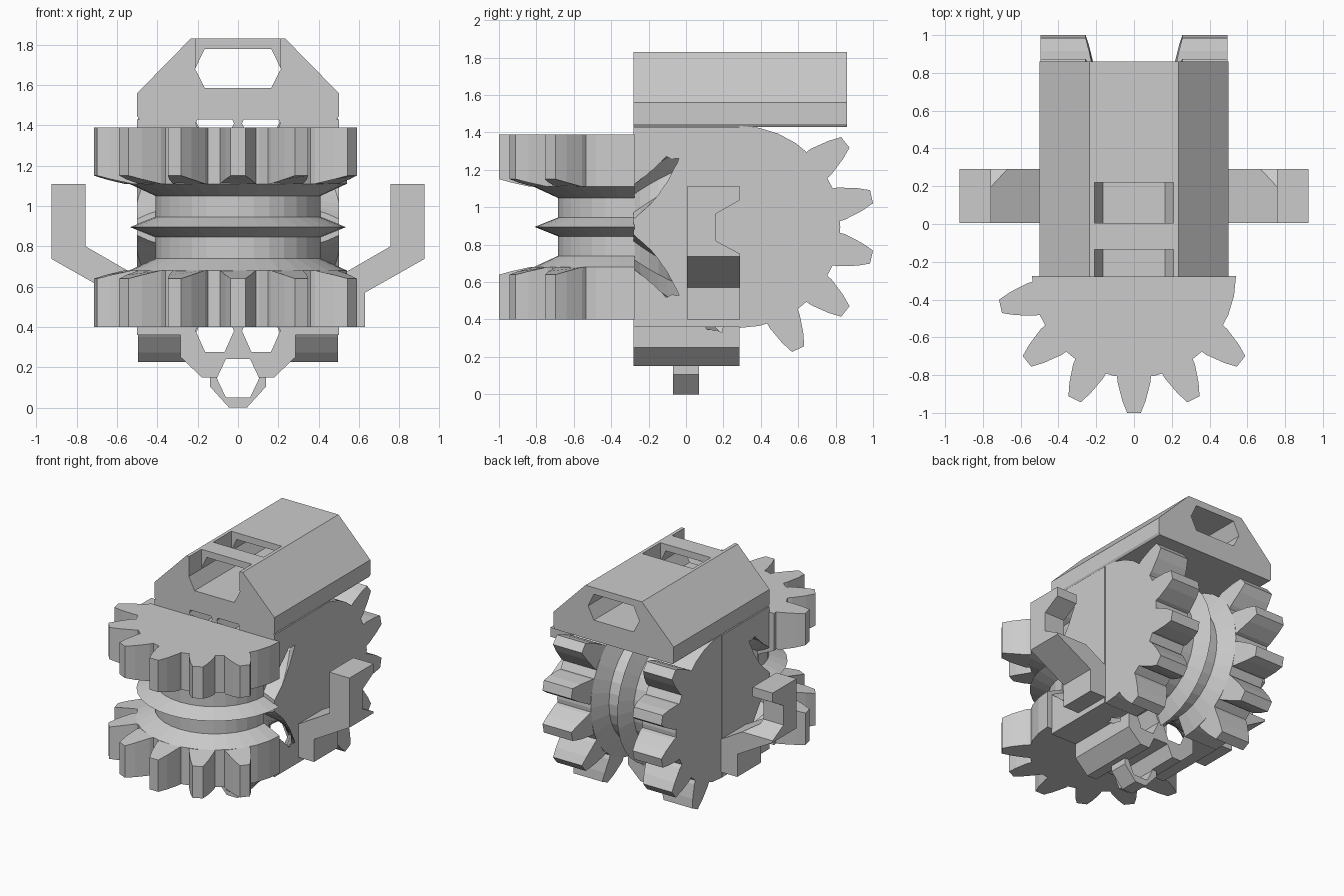
import bpy, bmesh
from math import sin, cos, pi, radians

cube = bpy.data.objects.get("Cube")
if cube:
    bpy.data.objects.remove(cube, do_unlink=True)

grey = bpy.data.materials.new("light_grey")
grey.use_nodes = True
COLOR = (0.6, 0.6, 0.6, 1)
grey.diffuse_color = COLOR
grey.node_tree.nodes["Principled BSDF"].inputs["Base Color"].default_value = COLOR

MID = 0.895      # height of both spool centres
HALF = 0.285     # body half depth
PITCH = 2 * pi / 14


def loft(name, rings):
    """Solid skinned through rings of equal length, with capped ends."""
    bm = bmesh.new()
    loops = [[bm.verts.new(p) for p in ring] for ring in rings]
    n = len(loops[0])
    for a, b in zip(loops, loops[1:]):
        for i in range(n):
            bm.faces.new((a[i], a[(i + 1) % n], b[(i + 1) % n], b[i]))
    bm.faces.new(loops[0])
    bm.faces.new(loops[-1])
    bmesh.ops.remove_doubles(bm, verts=bm.verts, dist=1e-5)
    bmesh.ops.recalc_face_normals(bm, faces=bm.faces)
    mesh = bpy.data.meshes.new(name)
    bm.to_mesh(mesh)
    bm.free()
    mesh.materials.append(grey)
    obj = bpy.data.objects.new(name, mesh)
    bpy.context.collection.objects.link(obj)
    return obj


def prism_y(name, pts, y0, y1):
    return loft(name, [[(x, y, z) for x, z in pts] for y in (y0, y1)])


def prism_x(name, pts, x0, x1):
    return loft(name, [[(x, y, z) for y, z in pts] for x in (x0, x1)])


def sym(pts):
    """Mirror a right-hand outline over x = 0."""
    return pts + [(-x, z) for x, z in reversed(pts)]


def box(name, x, y, z):
    return prism_y(name, [(x[0], z[0]), (x[1], z[0]), (x[1], z[1]), (x[0], z[1])], *y)


def cut(obj, cutters):
    """Apply boolean differences and drop the cutters."""
    for c in cutters:
        m = obj.modifiers.new("cut", "BOOLEAN")
        m.operation, m.solver, m.object = "DIFFERENCE", "EXACT", c
    bpy.context.view_layer.update()
    done = bpy.data.meshes.new_from_object(
        obj.evaluated_get(bpy.context.evaluated_depsgraph_get()))
    obj.modifiers.clear()
    obj.data = done
    for c in cutters:
        bpy.data.objects.remove(c, do_unlink=True)


# Hexagonal cord tunnel section: (radial, sideways) about its centre
HEX = [(-0.105, -0.048), (0, -0.095), (0.105, -0.048),
       (0.105, 0.048), (0, 0.095), (-0.105, 0.048)]
R_CORD, SIDE = 0.515, 0.115


def twisted_tunnel(sx, sz):
    """Cord tunnel turning from the front spool groove to the back one."""
    steps = 12
    rings = []
    for i in range(steps + 1):
        t = i / steps
        a = t * pi / 2
        off = SIDE * (1 - 2 * t)
        y = -HALF - 0.01 + t * (2 * HALF + 0.02)
        rings.append([(sx * ((R_CORD + r) * cos(a) - (v + off) * sin(a)), y,
                       MID + sz * ((R_CORD + r) * sin(a) + (v + off) * cos(a)))
                      for r, v in HEX])
    return loft("tunnel_cutter", rings)


# Body with a narrower keel underneath
body = prism_y("body", sym([(0.5, 1.43), (0.5, 0.36), (0.285, 0.36),
                            (0.285, 0.25), (0.18, 0.15)]), -HALF + 0.005, HALF)
ring_hole = [(-0.105, 0.145), (-0.06, 0.24), (0.06, 0.24),
             (0.105, 0.145), (0.06, 0.05), (-0.06, 0.05)]
cutters = [prism_y("keel_cutter", ring_hole, -0.4, 0.4)]
for sx in (-1, 1):
    for sz in (-1, 1):
        cutters.append(twisted_tunnel(sx, sz))
        cutters.append(prism_y("channel_cutter",
                               [(sx * (SIDE + v), MID + sz * (R_CORD + r)) for r, v in HEX],
                               -0.4, 0.4))
cut(body, cutters)

# Small hanging ring under the keel
ring = prism_y("bottom_ring", sym([(0.14, 0.16), (0.14, 0.105), (0.045, 0)]), -0.07, 0.07)
cut(ring, [prism_y("ring_cutter", ring_hole, -0.4, 0.4)])

# Top rail with a hexagonal bore and two open slots
rail = prism_y("top_rail", sym([(0.235, 1.83), (0.5, 1.56), (0.5, 1.445), (0.49, 1.43)]),
               -0.28, 0.86)
cut(rail, [prism_y("bore_cutter", sym([(0.165, 1.78), (0.213, 1.68), (0.165, 1.585)]), -1, 1),
           box("front_slot_cutter", (-0.21, 0.21), (-0.4, -0.135), (1.68, 2)),
           box("rear_slot_cutter", (-0.21, 0.21), (0.005, 0.22), (1.68, 2))])


# Half spools: the front one turns about z, the back one about x
def front(a, b, h):
    return (b, -0.275 - a, MID + h)


def back(a, b, h):
    return (h, HALF + a, MID + b)


half_profile = [(0, 0.495), (0.54, 0.495), (0.54, 0.215), (0.41, 0.155), (0.41, 0.05)]
profile = half_profile + [(0.535, 0)] + [(r, -h) for r, h in reversed(half_profile)]


def half_spool(name, place, teeth):
    segments = 16
    rings = []
    for i in range(segments + 1):
        a = -pi / 2 + pi * i / segments
        rings.append([place(r * cos(a), r * sin(a), h) for r, h in profile])
    loft(name + "_spool", rings)
    outline = [(0.51, 0.09), (0.56, 0.088), (0.66, 0.062), (0.725, 0.036)]
    outline += [(r, -w) for r, w in reversed(outline)]
    for side in (-1, 1):
        for k in teeth:
            a = k * PITCH
            rings = []
            for outer in (True, False):
                ring = []
                for r, w in outline:
                    h = 0.495 if outer else 0.215 + max(0, r - 0.58) * 0.28
                    ring.append(place(r * cos(a) - w * sin(a),
                                      r * sin(a) + w * cos(a), side * h))
                rings.append(ring)
            loft(name + "_tooth", rings)


half_spool("front", front, [-3, -2, -1, 0, 1, 2])
half_spool("back", back, [-2.5, -1.5, -0.5, 0.5, 1.5])

# Side hooks with a notch in the rear edge
hook = [(0.48, 0.4), (0.63, 0.4), (0.63, 0.57), (0.925, 0.737), (0.925, 1.11),
        (0.757, 1.11), (0.757, 0.8), (0.48, 0.64)]
notch = [(0.3, 1.045), (0.16, 0.965), (0.16, 0.82), (0.3, 0.745)]
for side, name in ((1, "left_hook"), (-1, "right_hook")):
    arm = prism_y(name, [(side * x, z) for x, z in hook], 0.005, 0.29)
    cut(arm, [prism_x("notch_cutter", notch, side * 0.55, side * 1.1)])
